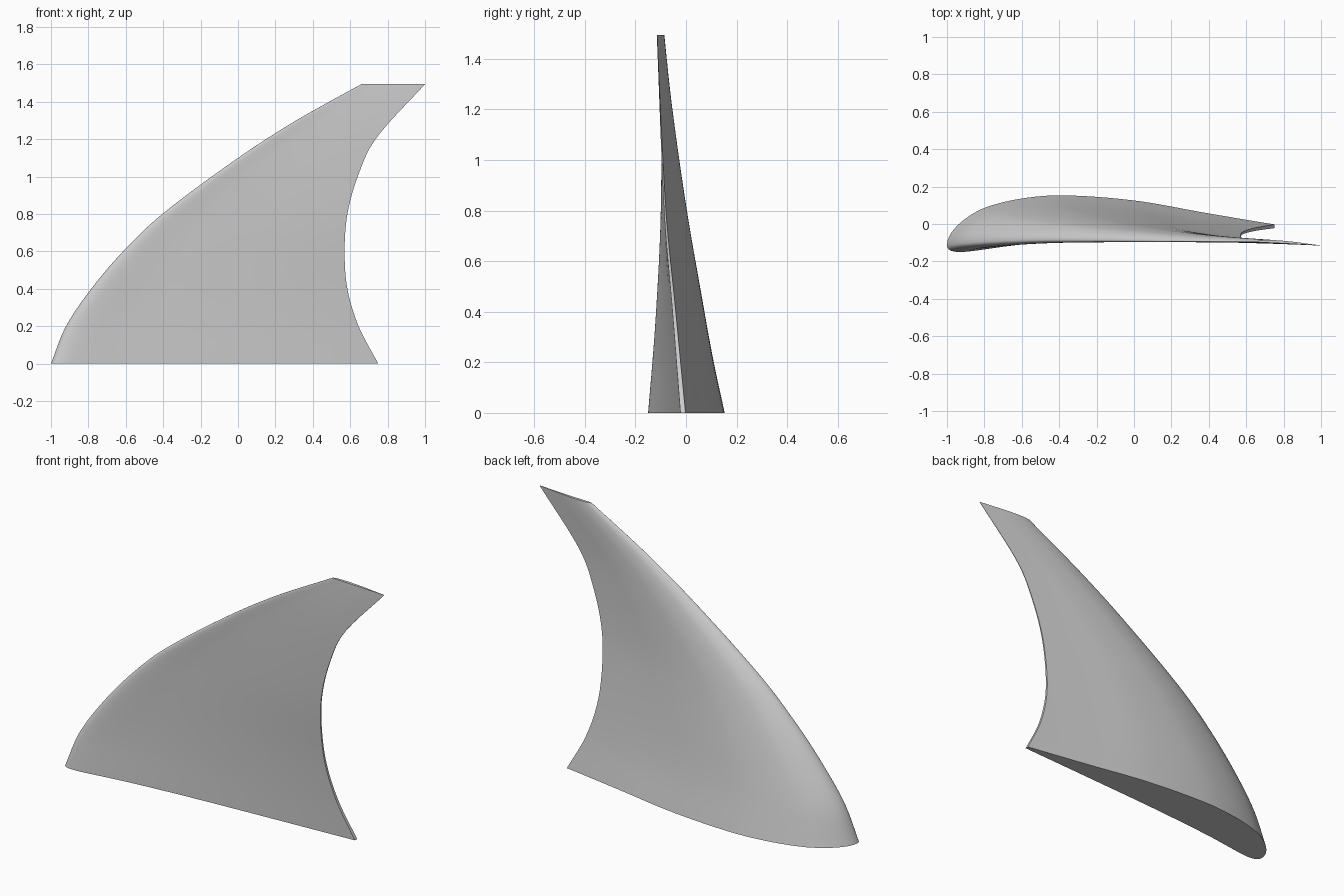
import bpy, bmesh, math

cube = bpy.data.objects.get("Cube")
if cube:
    bpy.data.objects.remove(cube, do_unlink=True)


def smooth(keys, x):
    """Cubic Hermite interpolation through (position, value) keys."""
    n = len(keys)

    def slope(i):
        a, b = keys[max(i - 1, 0)], keys[min(i + 1, n - 1)]
        return (b[1] - a[1]) / (b[0] - a[0])

    i = 0
    while i < n - 2 and x > keys[i + 1][0]:
        i += 1
    (x0, y0), (x1, y1) = keys[i], keys[i + 1]
    h = x1 - x0
    t = (x - x0) / h
    return (y0 * (2 * t**3 - 3 * t**2 + 1) + slope(i) * h * (t**3 - 2 * t**2 + t)
            + y1 * (3 * t**2 - 2 * t**3) + slope(i + 1) * h * (t**3 - t**2))


# Edge paths by height, and section bulge by square root of chord position
HEIGHT = 1.495
LEAD_X = [(0, -1), (.2, -.92), (.4, -.785), (.6, -.615), (.8, -.405),
          (1.1, 0), (1.3, .31), (HEIGHT, .66)]
TRAIL_X = [(0, .75), (.2, .645), (.4, .585), (.6, .57), (.8, .585),
           (1, .64), (1.2, .735), (HEIGHT, 1)]
LEAD_Y = [(0, -.115), (.4, -.095), (.8, -.085), (HEIGHT, -.095)]
TRAIL_Y = [(0, -.012), (.4, -.047), (.8, -.083), (HEIGHT, -.115)]
BULGE = [(0, 1), (.2, .81), (.4, .65), (.8, .375), (1.2, .17), (HEIGHT, .06)]
BACK = [(0, 0), (.13, .075), (.24, .139), (.34, .19), (.48, .228),
        (.6, .231), (.76, .18), (.9, .085), (1, .01)]
FRONT = [(0, 0), (.1, -.027), (.2, -.039), (.3, -.036), (.48, -.018),
         (.68, -.008), (.85, -.008), (1, -.01)]
ROWS, COLS = 48, 40


def section(z):
    """One closed foil outline at height z."""
    x0, x1 = smooth(LEAD_X, z), smooth(TRAIL_X, z)
    y0, y1 = smooth(LEAD_Y, z), smooth(TRAIL_Y, z)
    s = smooth(BULGE, z)

    def point(keys, i):
        r = i / COLS
        t = r * r
        return (x0 + (x1 - x0) * t, y0 + (y1 - y0) * t + s * smooth(keys, r), z)

    return ([point(BACK, i) for i in range(COLS + 1)]
            + [point(FRONT, i) for i in range(COLS, 0, -1)])


# Fin: loft of the outlines, capped at both ends
bm = bmesh.new()
rings = [[bm.verts.new(p) for p in section(HEIGHT * k / ROWS)] for k in range(ROWS + 1)]
for low, high in zip(rings, rings[1:]):
    for i in range(len(low)):
        j = (i + 1) % len(low)
        bm.faces.new((low[i], low[j], high[j], high[i]))
bm.faces.new(rings[0])
bm.faces.new(rings[-1])
bmesh.ops.recalc_face_normals(bm, faces=bm.faces)
mesh = bpy.data.meshes.new("fin")
bm.to_mesh(mesh)
bm.free()
fin = bpy.data.objects.new("fin", mesh)
bpy.context.collection.objects.link(fin)

# Plain grey finish
grey = bpy.data.materials.new("plain grey")
grey.use_nodes = True
colour = (.6, .6, .6, 1)
grey.diffuse_color = colour
grey.node_tree.nodes["Principled BSDF"].inputs["Base Color"].default_value = colour
mesh.materials.append(grey)

bpy.context.view_layer.objects.active = fin
fin.select_set(True)
bpy.ops.object.shade_smooth_by_angle(angle=math.radians(35))
